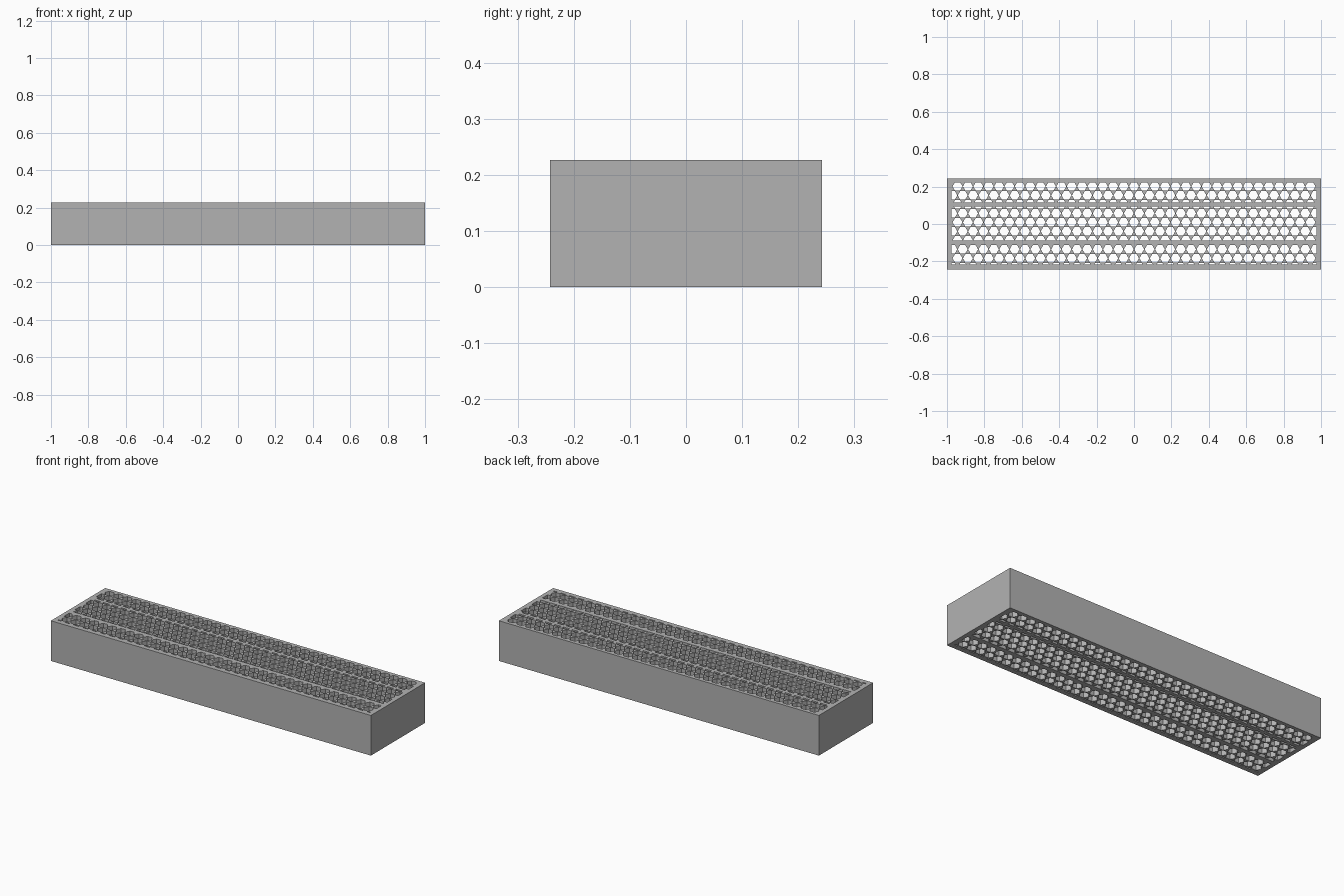
import bpy, bmesh, math

cube = bpy.data.objects.get("Cube")
if cube:
    bpy.data.objects.remove(cube, do_unlink=True)

LENGTH, WIDTH, HEIGHT = 2.0, 0.484, 0.227
PITCH = 0.0555                      # spacing of holes along a row
ROW = PITCH * math.sqrt(3) / 2      # spacing between rows
RADIUS = 0.0265
X_LIMIT = 0.976
BANDS = [(-0.216, -0.107), (-0.087, 0.094), (0.114, 0.222)]

grey = bpy.data.materials.new("plain_grey")
grey.use_nodes = True
colour = (0.45, 0.45, 0.45, 1)
grey.diffuse_color = colour
grey.node_tree.nodes["Principled BSDF"].inputs["Base Color"].default_value = colour


def clip(poly, axis, limit, sign):
    """Keep the part of a convex polygon on one side of a line."""
    out = []
    for a, b in zip(poly, poly[1:] + poly[:1]):
        da, db = sign * (limit - a[axis]), sign * (limit - b[axis])
        if da >= 0:
            out.append(a)
        if da * db < 0:
            t = da / (da - db)
            out.append(tuple(p + t * (q - p) for p, q in zip(a, b)))
    return out


def area(poly):
    return sum(a[0] * b[1] - b[0] * a[1] for a, b in zip(poly, poly[1:] + poly[:1])) / 2


def add_prism(bm, poly, z0, z1):
    low = [bm.verts.new((x, y, z0)) for x, y in poly]
    high = [bm.verts.new((x, y, z1)) for x, y in poly]
    bm.faces.new(low[::-1])
    bm.faces.new(high)
    n = len(poly)
    for i in range(n):
        j = (i + 1) % n
        bm.faces.new((low[i], low[j], high[j], high[i]))


def make_object(name, bm):
    mesh = bpy.data.meshes.new(name)
    bm.to_mesh(mesh)
    bm.free()
    mesh.materials.append(grey)
    obj = bpy.data.objects.new(name, mesh)
    bpy.context.collection.objects.link(obj)
    return obj


# Solid block
bm = bmesh.new()
hx, hy = LENGTH / 2, WIDTH / 2
add_prism(bm, [(-hx, -hy), (hx, -hy), (hx, hy), (-hx, hy)], 0, HEIGHT)
block = make_object("perforated_block", bm)

# Staggered hexagonal holes, trimmed by the border and the two solid bars
bm = bmesh.new()
for row in range(-5, 6):
    cy = 0.009 + row * ROW
    for col in range(-19, 20):
        cx = (col + 0.5 * (row % 2)) * PITCH
        hexagon = [(cx + RADIUS * math.cos(k * math.pi / 3),
                    cy + RADIUS * math.sin(k * math.pi / 3)) for k in range(6)]
        for y0, y1 in BANDS:
            hole = hexagon
            for axis, limit, sign in ((0, X_LIMIT, 1), (0, -X_LIMIT, -1),
                                      (1, y1, 1), (1, y0, -1)):
                hole = clip(hole, axis, limit, sign)
            if len(hole) > 2 and area(hole) > 0.0001:
                add_prism(bm, hole, -0.05, HEIGHT + 0.05)
cutter = make_object("hole_cutter", bm)
cutter.hide_render = True

# Cut the holes, then discard the cutter
cut = block.modifiers.new("holes", 'BOOLEAN')
cut.operation = 'DIFFERENCE'
cut.solver = 'EXACT'
cut.object = cutter
bpy.context.view_layer.update()
graph = bpy.context.evaluated_depsgraph_get()
result = bpy.data.meshes.new_from_object(block.evaluated_get(graph))
block.modifiers.clear()
block.data = result
bpy.data.objects.remove(cutter, do_unlink=True)
